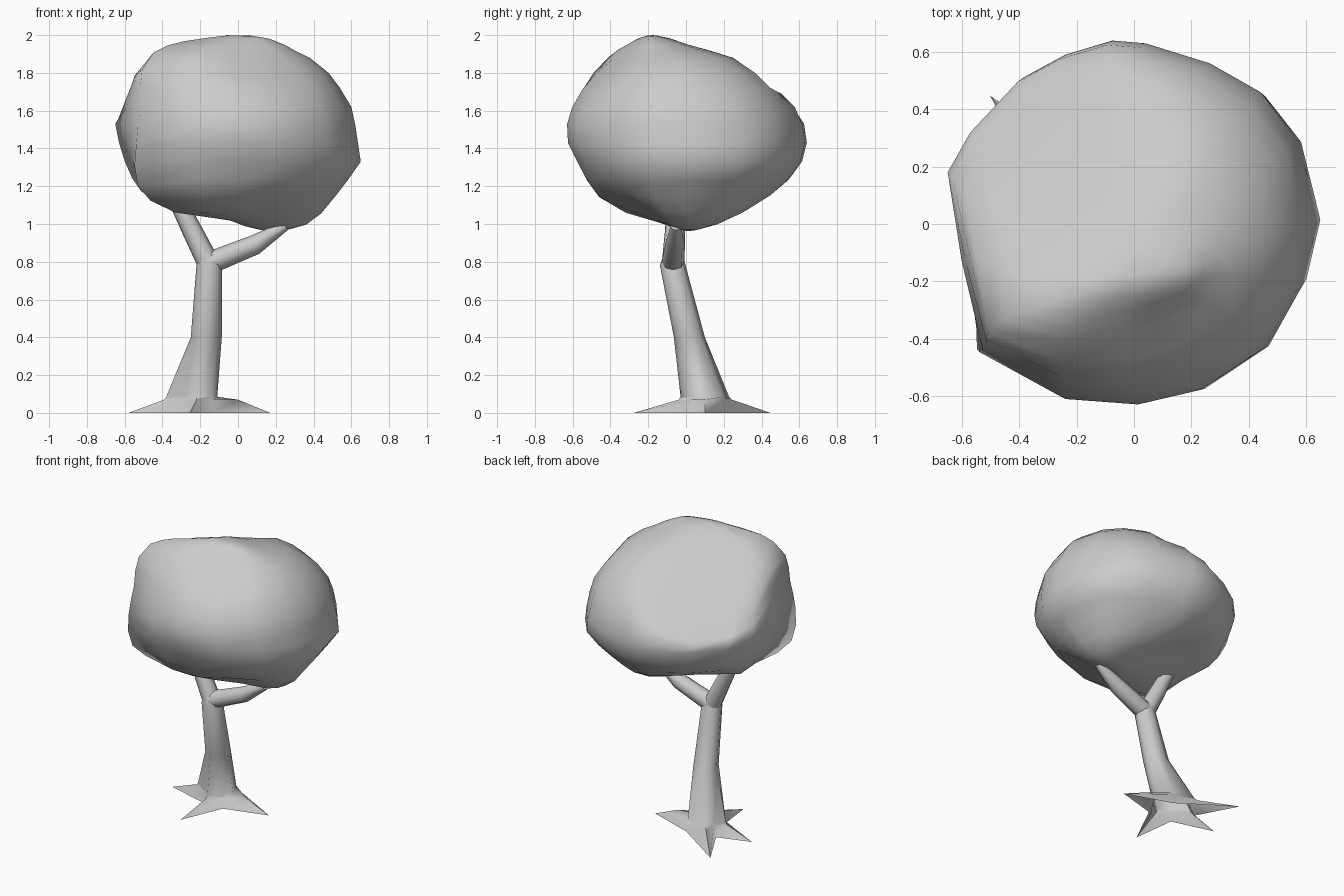
import bpy, bmesh, math
from mathutils import Vector

cube = bpy.data.objects.get("Cube")
if cube:
    bpy.data.objects.remove(cube, do_unlink=True)

grey = bpy.data.materials.new("plain_grey")
grey.use_nodes = True
grey.diffuse_color = (0.6, 0.6, 0.6, 1)
grey.node_tree.nodes["Principled BSDF"].inputs["Base Color"].default_value = (0.6, 0.6, 0.6, 1)


def loft(name, rings, sharp=60, open_base=False):
    """Skin a surface over rings of equal length."""
    bm = bmesh.new()
    loops = [[bm.verts.new(p) for p in ring] for ring in rings]
    n = len(rings[0])
    for a, b in zip(loops, loops[1:]):
        for i in range(n):
            j = (i + 1) % n
            bm.faces.new((a[i], a[j], b[j], b[i]))
    if not open_base:
        bm.faces.new(loops[0][::-1])
    bm.faces.new(loops[-1])
    mesh = bpy.data.meshes.new(name)
    bm.to_mesh(mesh)
    bm.free()
    mesh.materials.append(grey)
    obj = bpy.data.objects.new(name, mesh)
    bpy.context.collection.objects.link(obj)
    bpy.ops.object.select_all(action="DESELECT")
    obj.select_set(True)
    bpy.context.view_layer.objects.active = obj
    bpy.ops.object.shade_smooth_by_angle(angle=math.radians(sharp))


def tube(name, path, sides=8):
    """Tapered limb through (point, radius) pairs."""
    pts = [Vector(p) for p, r in path]
    rings = []
    for i, (p, r) in enumerate(path):
        axis = pts[min(i + 1, len(pts) - 1)] - pts[max(i - 1, 0)]
        q = axis.to_track_quat("Z", "Y")
        turns = [math.tau * k / sides for k in range(sides)]
        rings.append([pts[i] + q @ Vector((r * math.cos(t), r * math.sin(t), 0)) for t in turns])
    loft(name, rings)


# Trunk flaring into four pointed roots, with valleys between them
angles = [math.radians(a) for a in (0, 65, 131, 155, 180, 222, 262, 310)]
round_angles = [math.tau * k / 8 for k in range(8)]
trunk_rings = []
for x, y, z, radii in (
    (-.2, .1, 0, (.37, .12, .46, .17, .38, .12, .38, .11)),
    (-.2, .1, .07, (.2, .11, .19, .14, .19, .11, .14, .1)),
    (-.2, .1, .085, (.09, .11, .17, .15, .18, .11, .13, .1)),
    (-.168, .018, .4, [.082] * 8),
    (-.152, -.07, .78, [.068] * 8),
    (-.16, -.068, .84, [.05] * 8),
):
    turns = round_angles if z > .3 else angles
    trunk_rings.append([(x + r * math.cos(t), y + r * math.sin(t), z) for t, r in zip(turns, radii)])
loft("trunk", trunk_rings, 70, open_base=True)

# Forked branches
tube("left_branch", [((-.16, -.07, .79), .06), ((.09, -.058, .89), .053), ((.25, -.055, .99), .026)])
tube("right_branch", [((-.15, -.07, .78), .06), ((-.24, -.058, .96), .054), ((-.33, -.055, 1.14), .045)])

# Crown: one lopsided outline fitted into a box at each height
outline = [(-.65, .19), (-.6, -.12), (-.54, -.44), (-.23, -.61), (.03, -.63), (.25, -.58),
           (.48, -.43), (.6, -.22), (.65, 0), (.58, .29), (.45, .46), (.27, .56),
           (.04, .63), (-.08, .64), (-.25, .59), (-.4, .51), (-.57, .33)]
# Bulges down the front right corner; hollows on the upper front and underneath
lumps = [(Vector((-.4, -.3, 1.9)), Vector((-.03, -.03, .03)), .2),
         (Vector((-.54, -.44, 1.57)), Vector((.02, .015, 0)), .12),
         (Vector((-.48, -.4, 1.24)), Vector((-.07, -.05, -.03)), .18),
         (Vector((.15, -.42, 1.86)), Vector((-.01, .04, -.03)), .2),
         (Vector((-.22, .17, 1.04)), Vector((0, 0, .16)), .24),
         (Vector((.22, -.32, 1.05)), Vector((0, .02, .06)), .18)]


def sculpt(point):
    """Apply the lumps, then shave the back right of the top along a rounded slope."""
    moved = point.copy()
    for centre, push, size in lumps:
        moved += push * math.exp(-((point - centre).length / size) ** 2)
    slope = 1.95 + .36 * moved.x - .44 * moved.y - .15 * (moved.x - moved.y) ** 2
    moved.z = min(moved.z, slope)
    return moved


crown_rings = []
for z, x0, x1, y0, y1 in (
    (.955, .12, .18, 0, .03), (.965, .02, .26, -.06, .08), (.995, -.08, .36, -.17, .19),
    (1.055, -.4, .44, -.33, .34), (1.14, -.51, .51, -.47, .45), (1.23, -.56, .58, -.53, .54),
    (1.33, -.6, .65, -.58, .61), (1.43, -.63, .635, -.63, .635), (1.53, -.65, .62, -.635, .62),
    (1.62, -.635, .6, -.61, .58), (1.72, -.61, .54, -.56, .51), (1.8, -.58, .48, -.5, .42),
    (1.88, -.49, .38, -.41, .29), (1.92, -.4, .3, -.36, .15), (1.95, -.32, .25, -.31, .03),
    (1.985, -.17, .17, -.26, -.09), (2.0, -.06, .08, -.21, -.16),
):
    crown_rings.append([sculpt(Vector(((x0 + x1) / 2 + px / .65 * (x1 - x0) / 2,
                                       (y0 + y1) / 2 + py / .635 * (y1 - y0) / 2, z)))
                        for px, py in outline])
loft("crown", crown_rings, 80)
